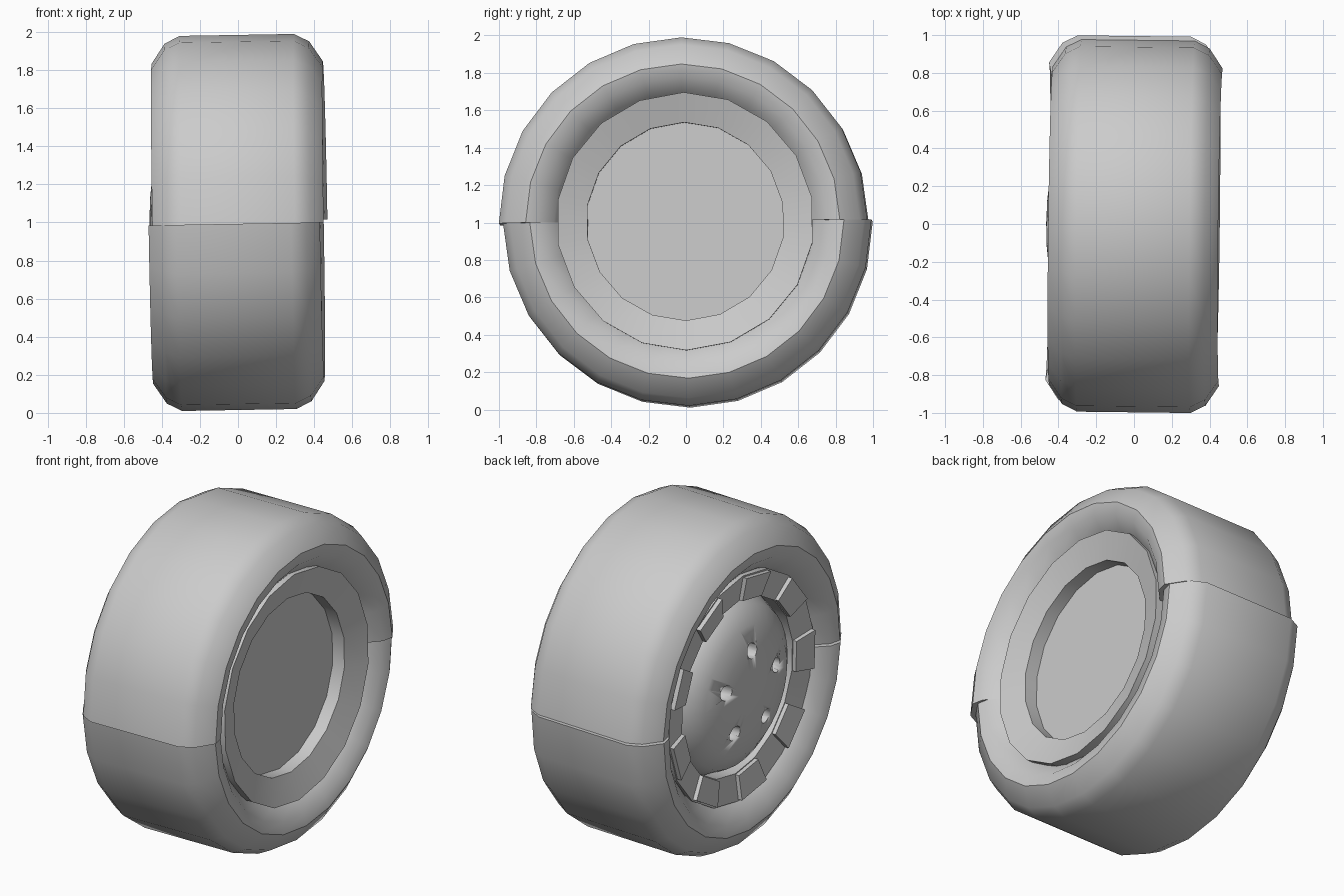
import bpy, bmesh
from math import sin, cos, pi, radians
from mathutils import Matrix, Euler, Vector

cube = bpy.data.objects.get("Cube")
if cube:
    bpy.data.objects.remove(cube, do_unlink=True)

grey = bpy.data.materials.new("plain_grey")
grey.use_nodes = True
colour = (0.6, 0.6, 0.6, 1)
grey.diffuse_color = colour
grey.node_tree.nodes["Principled BSDF"].inputs["Base Color"].default_value = colour

# The whole wheel leans slightly
LEAN = Matrix.Translation((0, 0, 1)) @ Euler((0.01, -0.017, -0.012)).to_matrix().to_4x4()


def point(x, r, a):
    return Vector((x, r * cos(a), r * sin(a)))


def finish(name, bm, angle=40):
    bmesh.ops.remove_doubles(bm, verts=bm.verts, dist=1e-5)
    bmesh.ops.recalc_face_normals(bm, faces=bm.faces)
    mesh = bpy.data.meshes.new(name)
    bm.to_mesh(mesh)
    bm.free()
    mesh.materials.append(grey)
    ob = bpy.data.objects.new(name, mesh)
    bpy.context.collection.objects.link(ob)
    ob.matrix_world = LEAN
    bpy.ops.object.select_all(action='DESELECT')
    ob.select_set(True)
    bpy.context.view_layer.objects.active = ob
    bpy.ops.object.shade_smooth_by_angle(angle=radians(angle))
    return ob


def lathe(name, profile, start, sweep, steps, shift=(0, 0, 0), closed=True):
    """Turn (x, radius) points about the axle; half turns get end caps."""
    bm = bmesh.new()
    full = sweep > 6
    rings = [[bm.verts.new(point(x, r, start + sweep * i / steps) + Vector(shift))
              for x, r in profile] for i in range(steps if full else steps + 1)]
    n = len(profile)
    for i in range(steps):
        a, b = rings[i], rings[(i + 1) % len(rings)]
        for j in range(n if closed else n - 1):
            k = (j + 1) % n
            bm.faces.new((a[j], a[k], b[k], b[j]))
    if not full:
        bm.faces.new(rings[0])
        bm.faces.new(rings[-1])
    return finish(name, bm)


# Tyre in two halves that do not quite line up
side = [(0.30, 0.985), (0.38, 0.945), (0.45, 0.84), (0.435, 0.77), (0.36, 0.69), (0.32, 0.66)]
tyre = side + [(-x, r) for x, r in reversed(side)]
lathe("upper_tyre_half", tyre, 0, pi, 12, (0.01, -0.012, 0))
lathe("lower_tyre_half", tyre, pi, pi, 12, (-0.01, 0.01, 0))

# Rim: funnel lips on both sides round an open barrel
rim = [(0.40, 0.69), (0.35, 0.53), (0.26, 0.53), (-0.26, 0.53), (-0.35, 0.53), (-0.375, 0.69)]
lathe("rim", rim, pi / 2, 2 * pi, 18)

# Flat plate closing the barrel on one side
lathe("rim_plate", [(0.27, 0), (0.27, 0.535), (0.24, 0.535), (0.24, 0)],
      pi / 2, 2 * pi, 18, closed=False)

# Raised blocks on every second segment of the other lip
bm = bmesh.new()
for i in range(9):
    a = pi / 2 + i * 2 * pi / 9
    b = a + pi / 9
    corners = [(-0.35, 0.535), (-0.373, 0.68), (-0.40, 0.68), (-0.375, 0.535)]
    p = [bm.verts.new(point(x, r, a)) for x, r in corners]
    q = [bm.verts.new(point(x, r, b)) for x, r in corners]
    bm.faces.new(p)
    bm.faces.new(q)
    for j in range(4):
        k = (j + 1) % 4
        bm.faces.new((p[j], p[k], q[k], q[j]))
finish("rim_blocks", bm, 15)

# Domed hub cap with five round bolt holes
dome = [(-0.465, 0), (-0.46, 0.13), (-0.445, 0.26), (-0.41, 0.39), (-0.35, 0.48),
        (-0.26, 0.53), (-0.22, 0.53), (-0.22, 0)]
hub_cap = lathe("hub_cap", dome, pi / 2, 2 * pi, 36, closed=False)

bm = bmesh.new()
for i in range(5):
    place = Matrix.Translation(point(-0.43, 0.25, pi / 2 + i * 2 * pi / 5))
    bmesh.ops.create_cone(bm, cap_ends=True, segments=16, radius1=0.045, radius2=0.045,
                          depth=0.16, matrix=place @ Matrix.Rotation(pi / 2, 4, 'Y'))
holes = finish("bolt_hole_cutter", bm)
holes.hide_render = True
holes.hide_viewport = True
holes.display_type = 'WIRE'

cut = hub_cap.modifiers.new("bolt_holes", 'BOOLEAN')
cut.operation = 'DIFFERENCE'
cut.solver = 'EXACT'
cut.object = holes
